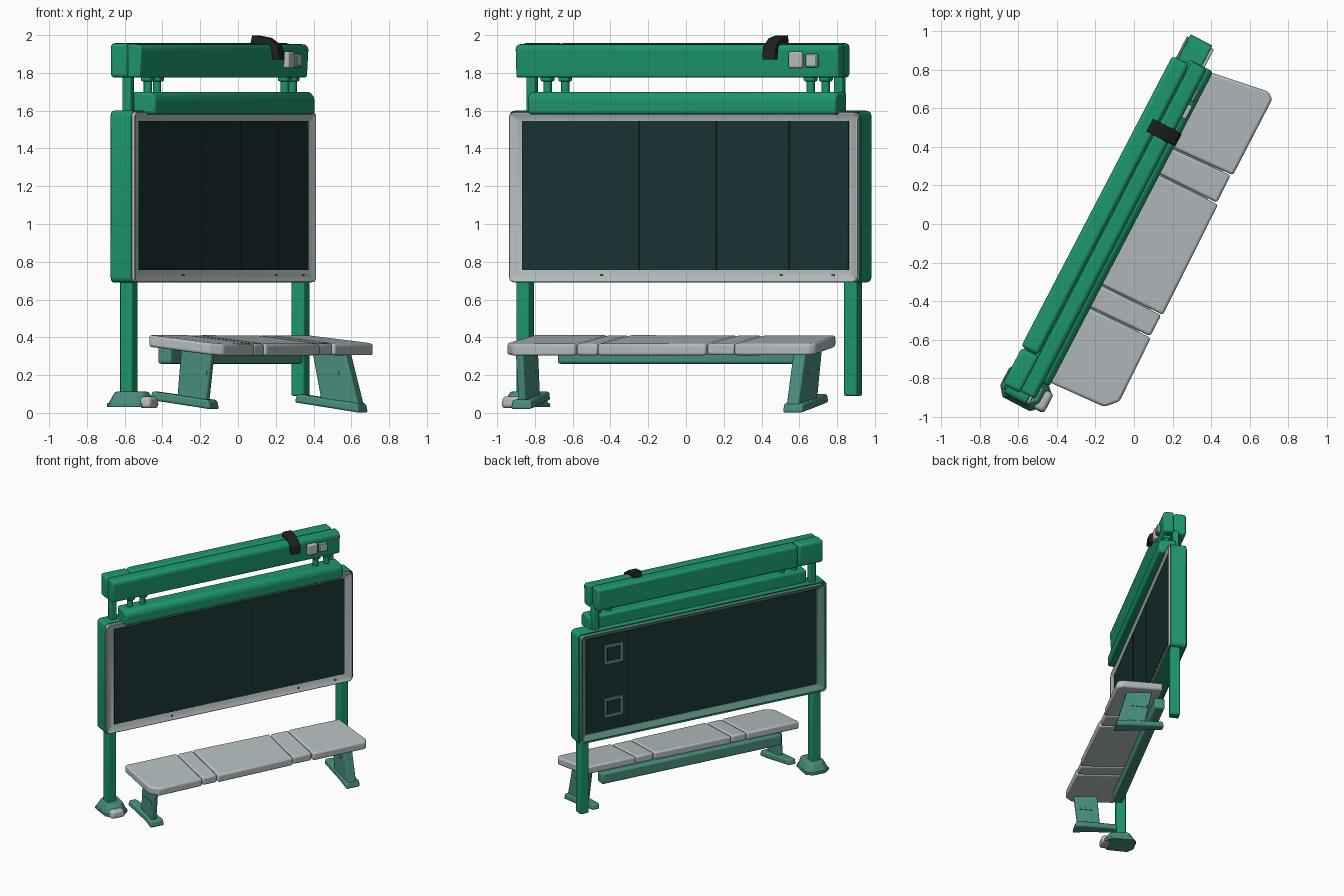
import bpy, bmesh, math

old = bpy.data.objects.get("Cube")
if old:
    bpy.data.objects.remove(old, do_unlink=True)

ANGLE = math.radians(62.5)  # the whole structure stands turned about z


def material(name, rgb):
    m = bpy.data.materials.new(name)
    m.use_nodes = True
    col = (*rgb, 1)
    m.diffuse_color = col
    bsdf = m.node_tree.nodes["Principled BSDF"]
    bsdf.inputs["Base Color"].default_value = col
    bsdf.inputs["Roughness"].default_value = 0.6
    return m


GREEN = material("green", (0.012, 0.31, 0.15))
TEAL = material("muted teal", (0.065, 0.27, 0.21))
GREY_TEAL = material("grey teal", (0.11, 0.26, 0.23))
GREY = material("light grey", (0.46, 0.51, 0.53))
DARK = material("dark panel", (0.010, 0.033, 0.033))
BLACK = material("black", (0.012, 0.016, 0.016))


def finish(name, bm, mat, bevel, segments=3):
    bmesh.ops.recalc_face_normals(bm, faces=bm.faces)
    me = bpy.data.meshes.new(name)
    bm.to_mesh(me)
    bm.free()
    me.materials.append(mat)
    ob = bpy.data.objects.new(name, me)
    bpy.context.collection.objects.link(ob)
    ob.rotation_euler.z = ANGLE
    bpy.ops.object.select_all(action="DESELECT")
    ob.select_set(True)
    bpy.context.view_layer.objects.active = ob
    bpy.ops.object.shade_smooth_by_angle(angle=math.radians(35))
    if bevel:
        mod = ob.modifiers.new("soft edges", "BEVEL")
        mod.width = bevel
        mod.segments = segments
        mod.limit_method = "ANGLE"


def prism(name, pts, axis, a, b, mat, bevel=0.01, taper=1, slope=0):
    """Extrude a profile: (length, depth) along z, or (depth, z) along length."""
    bm = bmesh.new()
    n = len(pts)
    c = [sum(p[i] for p in pts) / n for i in (0, 1)]
    rings = []
    for h, s in ((a, 1), (b, taper)):
        ring = []
        for p in pts:
            q = [c[i] + (p[i] - c[i]) * s for i in (0, 1)]
            u, v, z = (q[0], q[1], h) if axis == "z" else (h, q[0], q[1])
            ring.append(bm.verts.new((u, -v, z + slope * v)))
        rings.append(ring)
    bm.faces.new(rings[0])
    bm.faces.new(rings[1])
    for i in range(n):
        j = (i + 1) % n
        bm.faces.new((rings[0][i], rings[0][j], rings[1][j], rings[1][i]))
    finish(name, bm, mat, bevel)


def box(name, u0, u1, v0, v1, z0, z1, mat, bevel=0.01, taper=1):
    pts = [(u0, v0), (u1, v0), (u1, v1), (u0, v1)]
    prism(name, pts, "z", z0, z1, mat, bevel, taper)


def rim(name, u0, u1, v0, v1, z0, z1, sides, border, depth, mat, bevel):
    """Rounded slab, dished on its front (side 1) and/or back (side -1)."""
    bm = bmesh.new()
    bmesh.ops.create_cube(bm, size=1)
    for vert in bm.verts:
        vert.co.x = (u0 + u1) / 2 + vert.co.x * (u1 - u0)
        vert.co.y = -(v0 + v1) / 2 + vert.co.y * (v1 - v0)
        vert.co.z = (z0 + z1) / 2 + vert.co.z * (z1 - z0)
    bm.normal_update()
    for side in sides:
        face = [f for f in bm.faces if f.normal.y * side < -0.9]
        bmesh.ops.inset_region(bm, faces=face, thickness=border, depth=0)
        for vert in face[0].verts:
            vert.co.y += side * depth
        bm.normal_update()
    # round the outer corners seen face on
    corners = [e for e in bm.edges
               if abs(e.verts[0].co.y - e.verts[1].co.y) > (v1 - v0) * 0.95]
    bmesh.ops.bevel(bm, geom=corners, offset=0.03, segments=4,
                    profile=0.5, affect="EDGES")
    finish(name, bm, mat, bevel, 2)


# Display board: casing, rims and panels on both sides
rim("board_casing", -1.09, 1.008, -0.2, -0.06, 0.69, 1.6, (1, -1), 0.04, 0.045, GREEN, 0.012)
rim("front_rim", -1.085, 0.995, -0.09, -0.048, 0.692, 1.592, (1,), 0.06, 0.02, GREY, 0.006)
rim("back_rim", -1.072, 0.99, -0.208, -0.15, 0.708, 1.582, (-1,), 0.062, 0.033, GREY_TEAL, 0.006)
seams = [-1.01, -0.308, 0.152, 0.579, 0.934]
for side, v in (("front", -0.067), ("back", -0.176)):
    box(side + "_seam_backing", -1.012, 0.936, v - 0.003, v + 0.001,
        0.757, 1.545, BLACK, 0)
    for i in range(4):
        box(f"{side}_panel_{i + 1}", seams[i] + 0.004, seams[i + 1] - 0.004,
            v - 0.004, v + 0.004, 0.757, 1.545, DARK, 0.001)

# Square outlines on the back panel
for i, z in enumerate((0.945, 1.385)):
    for s in (-1, 1):
        box(f"hatch_{i}_upright_{s}", 0.71 + s * 0.068 - 0.011,
            0.71 + s * 0.068 + 0.011, -0.188, -0.179, z - 0.079, z + 0.079, GREY_TEAL, 0.003)
        box(f"hatch_{i}_rail_{s}", 0.645, 0.775, -0.188, -0.179,
            z + s * 0.068 - 0.011, z + s * 0.068 + 0.011, GREY_TEAL, 0.003)

# Small fasteners on the lower rim
for i, u in enumerate((-0.53, 0.54, 0.85)):
    box(f"rim_fastener_{i}", u - 0.008, u + 0.008, -0.055, -0.048,
        0.724, 0.736, GREY_TEAL, 0.002)

# Main posts and their continuation up to the header
box("right_post", -1.06, -0.985, -0.155, -0.083, 0.08, 0.72, GREEN)
box("left_post", 0.90, 0.975, -0.153, -0.077, 0.09, 0.72, GREEN)
for name, u in (("right", -0.99), ("left", 0.845)):
    box(name + "_header_post", u - 0.025, u + 0.025, -0.165, -0.115,
        1.57, 1.80, GREEN, 0.008)

# Post base
base = [(-1.11, -0.19), (-1.06, -0.23), (-0.96, -0.23), (-0.91, -0.19),
        (-0.92, -0.03), (-0.97, 0.02), (-1.06, 0.02), (-1.11, -0.03)]
prism("post_base", base, "z", 0.04, 0.112, TEAL, 0.008, 0.68)
prism("base_flange", base, "z", 0.03, 0.052, TEAL, 0.004)
box("base_tip", -1.09, -0.97, -0.03, 0.04, 0.025, 0.088, GREY, 0.02, 0.88)

# Lower header bar, rounded over at the front
prism("lower_header", [(-0.14, 1.58), (0.0, 1.58), (0.0, 1.67),
                       (-0.025, 1.70), (-0.14, 1.70)],
      "u", -0.95, 0.89, GREEN, 0.018)

# Upper header: front bar, back bar and end cap
prism("upper_header_front", [(-0.122, 1.775), (-0.045, 1.775), (-0.035, 1.93),
                             (-0.05, 1.95), (-0.122, 1.955)],
      "u", -1.04, 0.885, GREEN, 0.014)
box("upper_header_back", -0.833, 0.865, -0.226, -0.128, 1.775, 1.957, GREEN, 0.02)
box("upper_header_cap", -1.05, -0.837, -0.22, -0.118, 1.775, 1.957, GREEN, 0.02)
box("upper_header_core", -1.0, 0.83, -0.18, -0.08, 1.80, 1.93, GREEN, 0)

# Short round struts between the header bars
for i, u in enumerate((-0.87, -0.765, 0.70, 0.79)):
    bm = bmesh.new()
    bmesh.ops.create_cone(bm, cap_ends=True, segments=16, radius1=0.022,
                          radius2=0.022, depth=0.14)
    bmesh.ops.translate(bm, vec=(u, 0.085, 1.73), verts=bm.verts)
    finish(f"header_strut_{i + 1}", bm, GREEN, 0)
    box(f"strut_collar_{i + 1}", u - 0.03, u + 0.03, -0.115, -0.055,
        1.755, 1.785, GREEN, 0.01)

# Control buttons on the header
box("large_button", 0.602, 0.682, -0.05, -0.012, 1.825, 1.912, GREY, 0.01)
box("small_button", 0.70, 0.772, -0.05, -0.018, 1.828, 1.902, GREY_TEAL, 0.01)
box("small_button_face", 0.71, 0.762, -0.022, -0.014, 1.838, 1.892, GREY, 0.002)

# Hooked clip over the header
prism("hook_clip", [(-0.165, 1.955), (-0.155, 2.0), (-0.07, 1.985),
                    (-0.005, 1.94), (0.005, 1.87), (-0.035, 1.87),
                    (-0.04, 1.925), (-0.08, 1.955)],
      "u", 0.455, 0.53, BLACK, 0.006)

# Bench seat: five planks, sloping slightly down to the front
planks = [
    [(-0.932, -0.05), (-0.912, 0.3), (-0.85, 0.358), (-0.483, 0.35), (-0.494, -0.05)],
    [(-0.488, -0.045), (-0.477, 0.343), (-0.355, 0.343), (-0.363, -0.045)],
    [(-0.357, -0.05), (-0.349, 0.35), (0.29, 0.34), (0.285, -0.04)],
    [(0.291, -0.035), (0.296, 0.33), (0.455, 0.328), (0.437, -0.035)],
    [(0.443, -0.04), (0.461, 0.338), (0.905, 0.337), (0.93, 0.30), (0.877, -0.035)],
]
for i, pts in enumerate(planks):
    prism(f"seat_plank_{i + 1}", pts, "z", 0.344, 0.407, GREY, 0.014, 1, -0.12)
box("seat_core", -0.8, 0.8, 0.0, 0.28, 0.354, 0.364, GREY, 0)

# Bench beam
box("bench_beam", -0.77, 0.75, -0.08, 0.0, 0.26, 0.35, TEAL, 0.014)

# Bench legs: leaning upright on a foot that widens to the front
legs = (
    ("right", -0.845, 0.022, [(0.11, 0.34), (0.295, 0.34), (0.26, 0.05), (0.085, 0.07)],
     (-0.87, -0.835), 0.06, 0.295),
    ("left", 0.80, 0.036, [(0.04, 0.34), (0.235, 0.34), (0.32, 0.04), (0.10, 0.05)],
     (0.79, 0.805), 0.047, 0.33),
)
for name, u, half, upright, (back, tip), z, v_tip in legs:
    prism(name + "_bench_leg", upright, "u", u - half, u + half, TEAL, 0.01)
    foot = [(back - 0.032, -0.06), (back + 0.032, -0.06), (tip + 0.05, 0.2),
            (tip + 0.06, v_tip), (tip - 0.06, v_tip), (tip - 0.05, 0.2)]
    prism(name + "_bench_foot", foot, "z", z, z + 0.048, TEAL, 0.012, 0.94, -0.14)
    v0, v1 = upright[0][0], upright[1][0]
    for s in (-1, 1):
        face = u + s * half
        box(f"{name}_leg_slot_{s}", face - 0.004, face + 0.004,
            v0 + 0.04, v1 - 0.03, 0.20, 0.222, TEAL, 0.002)
